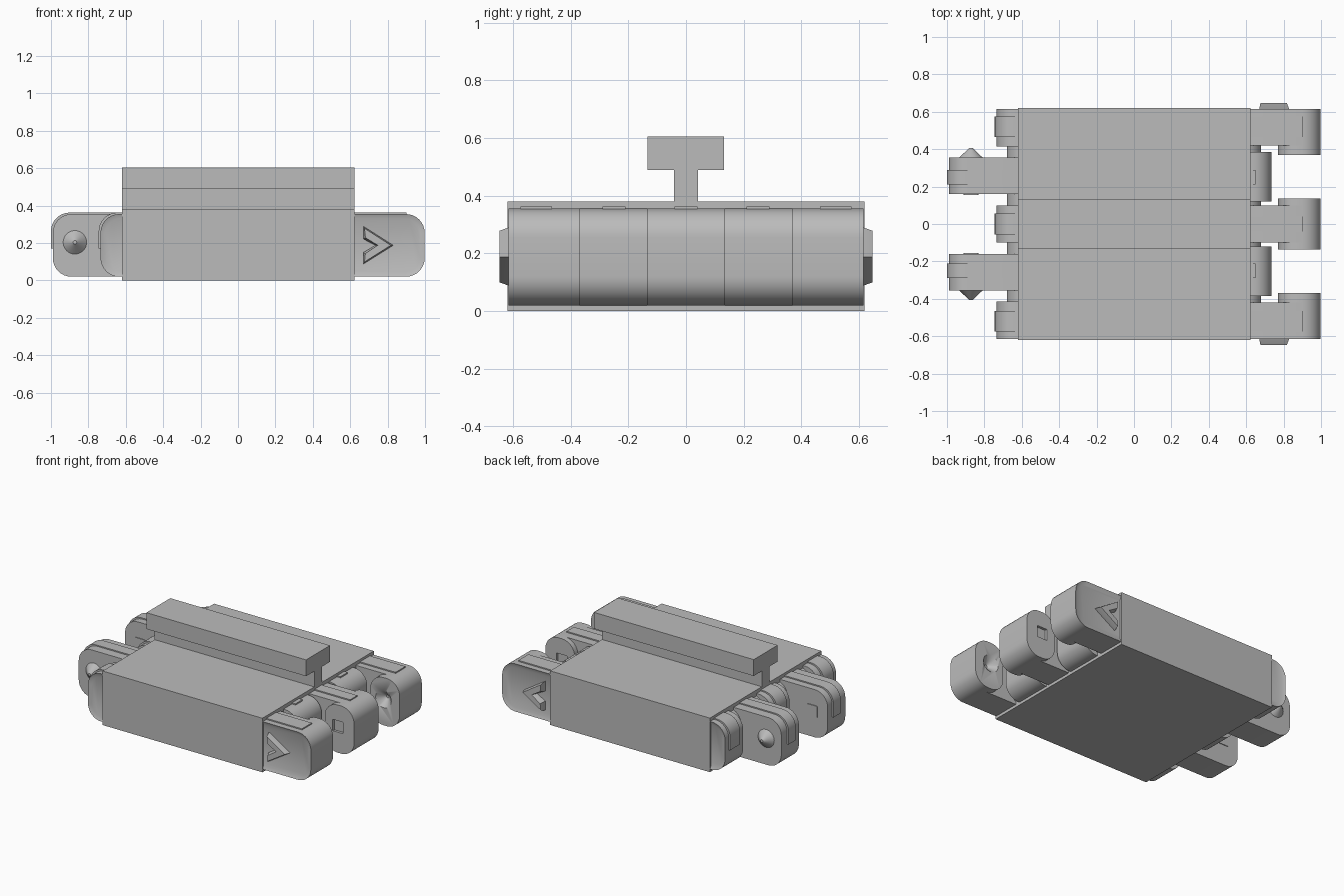
import bpy
import bmesh
import math
from mathutils import Matrix

if "Cube" in bpy.data.objects:
    bpy.data.objects.remove(bpy.data.objects["Cube"], do_unlink=True)

GREY = (0.5, 0.5, 0.5, 1.0)
material = bpy.data.materials.new("plain_grey")
material.use_nodes = True
material.diffuse_color = GREY
material.node_tree.nodes["Principled BSDF"].inputs["Base Color"].default_value = GREY

BOTTOM, TOP, ROUND = 0.02, 0.355, 0.1
EDGE = 0.616                 # outer side of the outermost links
PIN_X, PIN_Z = 0.872, 0.204  # where links snap together


def finish(name, bm):
    mesh = bpy.data.meshes.new(name)
    bm.to_mesh(mesh)
    bm.free()
    mesh.materials.append(material)
    obj = bpy.data.objects.new(name, mesh)
    bpy.context.collection.objects.link(obj)
    bpy.ops.object.select_all(action="DESELECT")
    obj.select_set(True)
    bpy.context.view_layer.objects.active = obj
    bpy.ops.object.shade_smooth_by_angle(angle=math.radians(30))
    return obj


def rounded(x0, x1, z0, z1, top_r=ROUND, low_r=ROUND, steps=8):
    """Rectangle outline with rounded upper and lower corners."""
    points = []
    corners = [(x1, z1, -1, -1, top_r), (x0, z1, 1, -1, top_r),
               (x0, z0, 1, 1, low_r), (x1, z0, -1, 1, low_r)]
    for quarter, (x, z, dx, dz, r) in enumerate(corners):
        count = steps if r else 0
        for i in range(count + 1):
            a = math.pi / 2 * (quarter + (i / count if count else 0))
            points.append((x + dx * r + r * math.cos(a), z + dz * r + r * math.sin(a)))
    return points


def prism(name, outline, y0, y1, side=1, inset=None):
    """Extrude an x-z outline along y; inset = (direction, width, depth) on one end."""
    bm = bmesh.new()
    face = bm.faces.new([bm.verts.new((side * x, y0, z)) for x, z in outline])
    grown = bmesh.ops.extrude_face_region(bm, geom=[face])["geom"]
    for v in grown:
        if isinstance(v, bmesh.types.BMVert):
            v.co.y = y1
    bmesh.ops.recalc_face_normals(bm, faces=bm.faces[:])
    if inset:
        direction, width, depth = inset
        ends = [f for f in bm.faces if f.normal.y * direction > 0.9]
        bmesh.ops.inset_region(bm, faces=ends, thickness=width, depth=depth)
    return finish(name, bm)


def box(name, x0, x1, y0, y1, z0, z1):
    return prism(name, [(x0, z0), (x1, z0), (x1, z1), (x0, z1)], y0, y1)


def cone(name, x, y, direction, radius, tip, height):
    bm = bmesh.new()
    place = Matrix.Translation((x, y + direction * height / 2, PIN_Z))
    turn = Matrix.Rotation(-direction * math.pi / 2, 4, "X")
    bmesh.ops.create_cone(bm, cap_ends=True, segments=32, radius1=radius,
                          radius2=tip, depth=height, matrix=place @ turn)
    return finish(name, bm)


def cut(target, cutter):
    mod = target.modifiers.new("cut", "BOOLEAN")
    mod.operation = "DIFFERENCE"
    mod.solver = "EXACT"
    mod.object = cutter
    bpy.ops.object.select_all(action="DESELECT")
    target.select_set(True)
    bpy.context.view_layer.objects.active = target
    bpy.ops.object.modifier_apply(modifier=mod.name)
    bpy.data.objects.remove(cutter, do_unlink=True)


def wrap_strap(name, end, y):
    """Raised band running over the top and round the end of a left link."""
    outline = rounded(0.45, end + 0.01, 0.17, TOP + 0.008, ROUND, 0)
    prism(name, outline, y - 0.055, y + 0.055, side=-1)


def flat_strap(name, end, y, half):
    box(name, 0.5, end, y - half, y + half, 0.3, TOP + 0.008)


# Body and T rail
box("body", -0.619, 0.623, -0.619, 0.619, 0, 0.38)
box("rail_stem", -0.619, 0.623, -0.042, 0.042, 0.37, 0.5)
box("rail_head", -0.619, 0.623, -0.134, 0.132, 0.49, 0.605)

# Webs behind the links
for side, label in ((-1, "right"), (1, "left")):
    prism("web_" + label, rounded(0.3, 0.68, 0.03, 0.345), -0.45, 0.45, side)

# Centre links
prism("centre_short_link", rounded(0.4, 0.735, BOTTOM, TOP), -0.1, 0.1, -1)
wrap_strap("centre_short_strap", 0.735, 0)
prism("centre_long_link", rounded(0.4, 0.998, BOTTOM, TOP), -0.1, 0.1)
flat_strap("centre_long_strap", 0.9, 0, 0.04)

chevron = [(0.67, 0.29), (0.83, 0.188), (0.67, 0.088),
           (0.67, 0.15), (0.735, 0.188), (0.67, 0.222)]

for s, label in ((-1, "front"), (1, "back")):
    # Outer links with sunken side panels
    panel = (s, 0.025, -0.01)
    prism(label + "_short_link", rounded(0.4, 0.735, BOTTOM, TOP),
          s * 0.415, s * EDGE, -1, panel)
    wrap_strap(label + "_short_strap", 0.735, s * 0.52)
    prism(label + "_long_link", rounded(0.4, 0.998, BOTTOM, TOP),
          s * 0.42, s * EDGE, 1, panel)
    flat_strap(label + "_long_strap", 0.9, s * 0.52, 0.055)
    prism(label + "_arrow", chevron, s * 0.59, s * 0.615, 1, (s, 0.013, 0.032))

    # Inner links
    prism(label + "_pin_link", rounded(0.4, 0.99, BOTTOM, TOP),
          s * 0.16, s * 0.355, -1)
    prism(label + "_pin_strap", rounded(0.4, 1.0, 0.17, TOP + 0.008, ROUND, 0),
          s * 0.21, s * 0.29, -1)
    prism(label + "_stub_link", rounded(0.4, 0.735, BOTTOM, TOP),
          s * 0.12, s * 0.385)
    flat_strap(label + "_stub_strap", 0.65, s * 0.25, 0.04)

    # Snap cone on one side of the pin link, square key on the other
    cone(label + "_snap_cone", -PIN_X, s * 0.353, s, 0.065, 0.01, 0.052)
    prism(label + "_square_key", rounded(PIN_X - 0.04, PIN_X + 0.04, PIN_Z - 0.04,
          PIN_Z + 0.04, 0.008, 0.008, 3), s * 0.17, s * 0.155, -1)

    # Thick pads with a cone socket on the outer links
    pad = prism(label + "_socket_pad", rounded(0.77, 0.998, BOTTOM, TOP),
                s * 0.37, s * 0.44)
    cut(pad, cone("cutter", PIN_X, s * 0.368, s, 0.063, 0.01, 0.05))

    # Thick pads with a square socket on the centre link
    pad = prism("centre_pad_" + label, rounded(0.77, 0.998, BOTTOM, TOP),
                s * 0.08, s * 0.136)
    cut(pad, box("cutter", PIN_X - 0.04, PIN_X + 0.04, s * 0.118, s * 0.15,
                 PIN_Z - 0.04, PIN_Z + 0.04))
